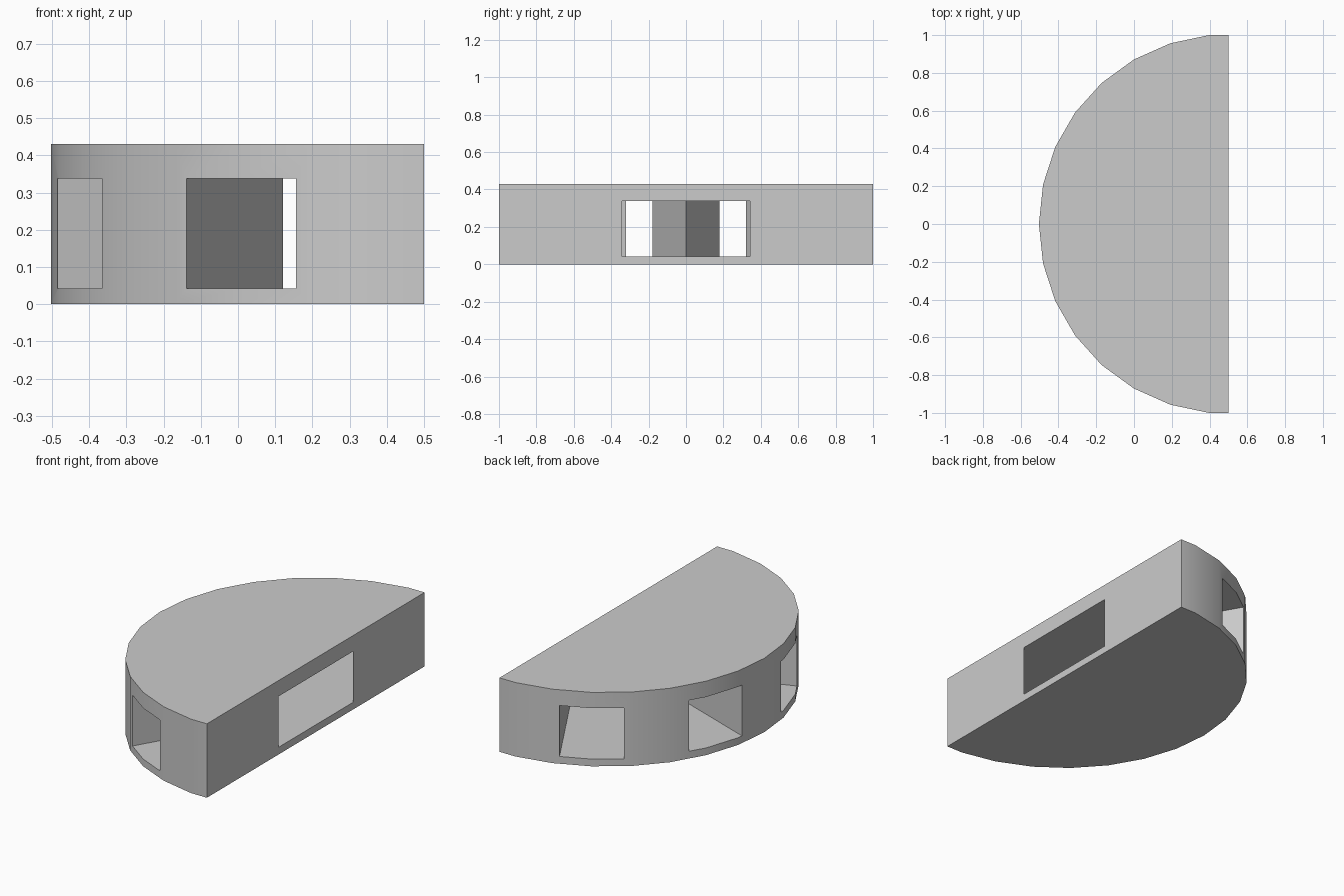
import bpy
import bmesh
from math import cos, sin, tan, radians

old = bpy.data.objects.get("Cube")
if old:
    bpy.data.objects.remove(old, do_unlink=True)

RADIUS = 1.0055
CX = 0.502          # circle centre, on the flat side
HEIGHT = 0.43
HALF_WIDTH = 0.17   # half the width of each passage
FLOOR, CEILING = 0.042, 0.338
ANGLES = (-60, -20, 20, 60)


def polar(dist, deg, side=0.0):
    """Point at a distance along a direction fanning out from the centre."""
    a = radians(deg)
    return (CX - dist * cos(a) + side * sin(a),
            dist * sin(a) + side * cos(a))


def prism(name, outline, z0, z1):
    bm = bmesh.new()
    base = bm.faces.new([bm.verts.new((x, y, z0)) for x, y in outline])
    top = bmesh.ops.extrude_face_region(bm, geom=[base])["geom"]
    verts = [v for v in top if isinstance(v, bmesh.types.BMVert)]
    bmesh.ops.translate(bm, verts=verts, vec=(0, 0, z1 - z0))
    bmesh.ops.recalc_face_normals(bm, faces=bm.faces[:])
    mesh = bpy.data.meshes.new(name)
    bm.to_mesh(mesh)
    bm.free()
    obj = bpy.data.objects.new(name, mesh)
    bpy.context.collection.objects.link(obj)
    return obj


# Half-round block
arc = [polar(RADIUS, d) for d in range(-84, 85, 12)]
block = prism("half_round_block",
              [(0.5, arc[0][1])] + arc + [(0.5, arc[-1][1])], 0, HEIGHT)

# Four passages that fan out from the opening in the flat side
mouth = HALF_WIDTH / cos(radians(60))
plan = [(CX + 0.1, -mouth), (CX, -mouth)]
for i, angle in enumerate(ANGLES):
    if i:
        plan.append(polar(HALF_WIDTH / sin(radians(20)), angle - 20))
    plan += [polar(1.2, angle, -HALF_WIDTH), polar(1.2, angle, HALF_WIDTH)]
plan += [(CX, mouth), (CX + 0.1, mouth)]
cutter = prism("passage_cutter", plan, FLOOR, CEILING)
cutter.hide_render = True

# Plain grey
grey = bpy.data.materials.new("light_grey")
grey.use_nodes = True
colour = (0.6, 0.6, 0.6, 1)
grey.diffuse_color = colour
grey.node_tree.nodes["Principled BSDF"].inputs["Base Color"].default_value = colour
for obj in (block, cutter):
    obj.data.materials.append(grey)

# Cut the passages, then smooth the round wall
cut = block.modifiers.new("passages", "BOOLEAN")
cut.operation = "DIFFERENCE"
cut.solver = "EXACT"
cut.object = cutter
bpy.ops.object.select_all(action="DESELECT")
block.select_set(True)
bpy.context.view_layer.objects.active = block
bpy.ops.object.modifier_apply(modifier=cut.name)
bpy.data.objects.remove(cutter, do_unlink=True)
bpy.ops.object.shade_smooth_by_angle(angle=radians(30))
